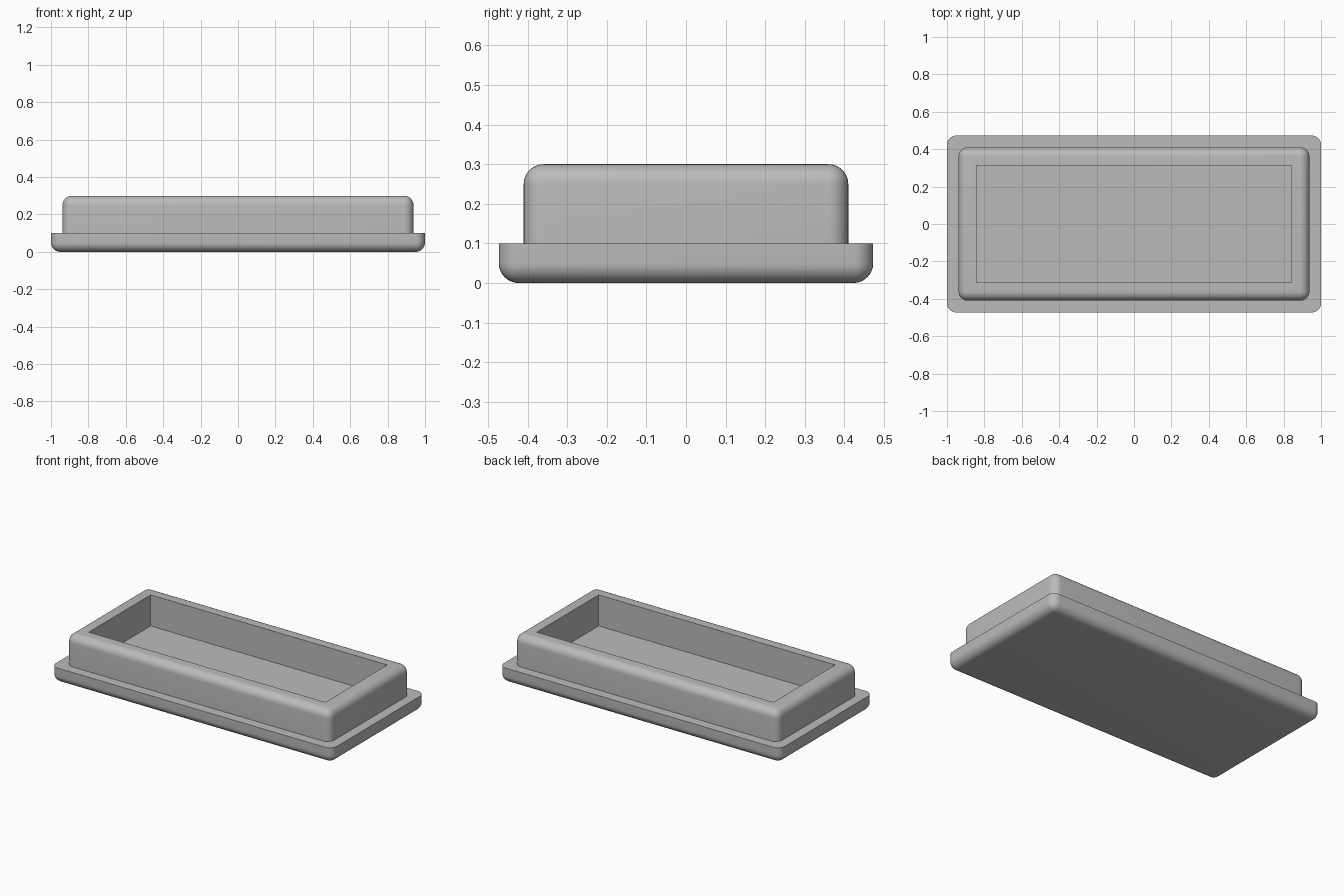
import bpy, bmesh
from mathutils import Matrix, Vector

old = bpy.data.objects.get("Cube")
if old:
    bpy.data.objects.remove(old, do_unlink=True)

RADIUS = 0.05
PLATE_TOP = 0.1
TOTAL_HEIGHT = 0.3

# Single grey finish
GREY = (0.5, 0.5, 0.5, 1)
grey = bpy.data.materials.new("matte grey")
grey.use_nodes = True
grey.diffuse_color = GREY
grey.node_tree.nodes["Principled BSDF"].inputs["Base Color"].default_value = GREY


def rounded_block(half_x, half_y, bottom, top, round_level):
    """Box with rounded uprights and one rounded rim, at height round_level."""
    bm = bmesh.new()
    size = Matrix.Diagonal((2 * half_x, 2 * half_y, top - bottom, 1))
    place = Matrix.Translation((0, 0, (top + bottom) / 2))
    bmesh.ops.create_cube(bm, size=1, matrix=place @ size)
    sharp_level = bottom if round_level == top else top
    edges = [e for e in bm.edges
             if not all(abs(v.co.z - sharp_level) < 1e-4 for v in e.verts)]
    bmesh.ops.bevel(bm, geom=edges, offset=RADIUS, offset_type='OFFSET',
                    segments=8, profile=0.5, affect='EDGES')
    return bm


def finish(bm, name):
    mesh = bpy.data.meshes.new(name)
    bm.to_mesh(mesh)
    bm.free()
    mesh.materials.append(grey)
    obj = bpy.data.objects.new(name, mesh)
    bpy.context.collection.objects.link(obj)
    bpy.ops.object.select_all(action='DESELECT')
    obj.select_set(True)
    bpy.context.view_layer.objects.active = obj
    bpy.ops.object.shade_smooth_by_angle(angle=0.6)


# Base plate, rounded underneath; its top is also the tray floor
finish(rounded_block(1.0, 0.473, 0, PLATE_TOP, 0), "base_plate")

# Upright rim, rounded on top, with a sharp-edged rectangular recess
rim = rounded_block(0.938, 0.41, PLATE_TOP, TOTAL_HEIGHT, TOTAL_HEIGHT)
top_face = max(rim.faces, key=lambda f: f.calc_center_median().z)
bmesh.ops.inset_region(rim, faces=[top_face], thickness=0.046, use_even_offset=True)
floor = bmesh.ops.extrude_discrete_faces(rim, faces=[top_face])["faces"][0]
bmesh.ops.translate(rim, verts=floor.verts, vec=Vector((0, 0, PLATE_TOP - TOTAL_HEIGHT)))
seated = [f for f in rim.faces
          if all(abs(v.co.z - PLATE_TOP) < 1e-4 for v in f.verts)]
bmesh.ops.delete(rim, geom=seated, context='FACES')
finish(rim, "tray_rim")
